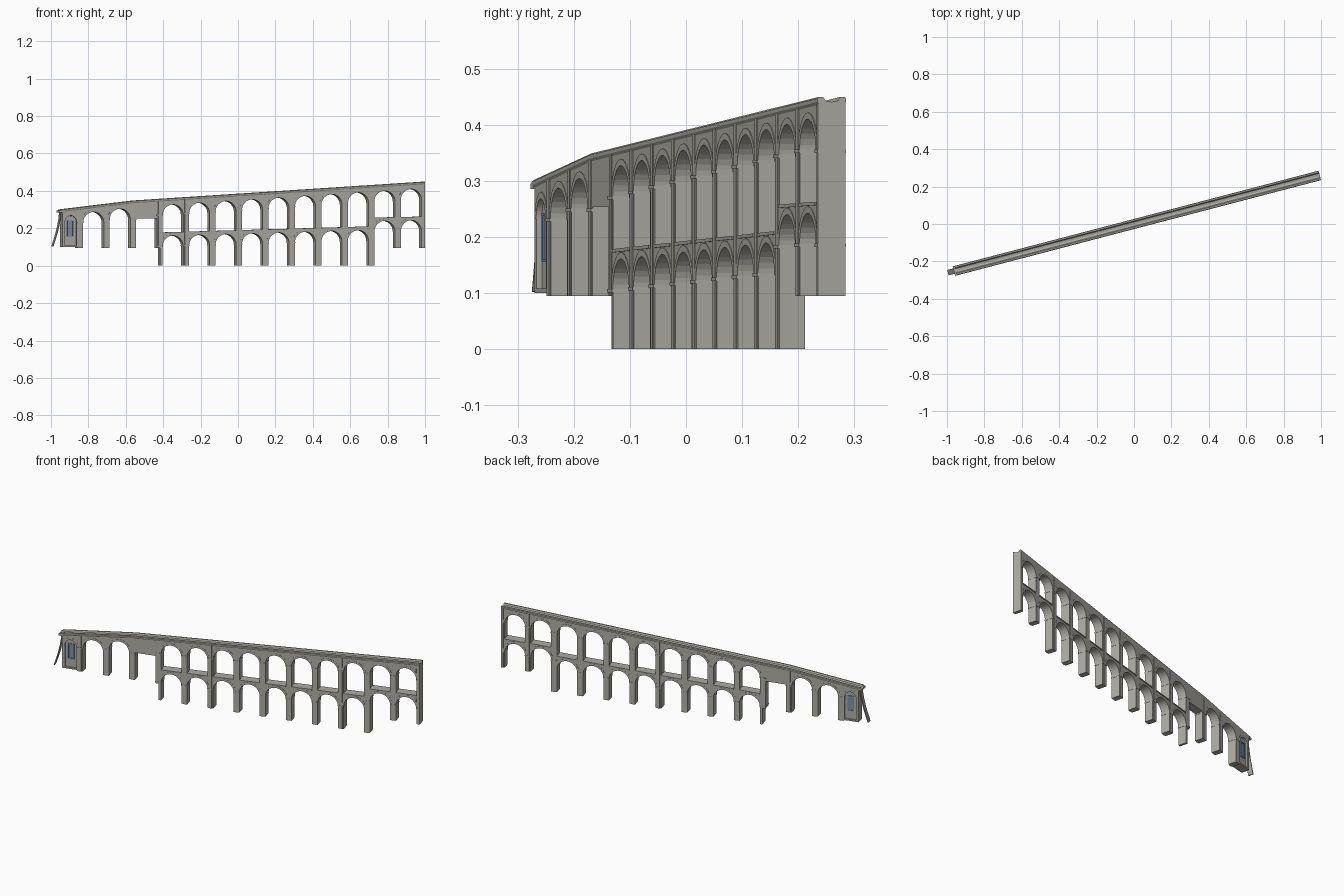
import bpy, bmesh, math

if "Cube" in bpy.data.objects:
    bpy.data.objects.remove(bpy.data.objects["Cube"])

A = math.atan(0.2615)          # plan angle of the bridge
SA, CA, TA = math.sin(A), math.cos(A), math.tan(A)
S = 0.1415                     # bay spacing
HP, R, RZ = 0.0155, 0.0552, 0.057   # half pier width, arch half width and rise
W, WP, WC = 0.0235, 0.0252, 0.0262  # half depth: wall, pilaster, cornice
X0, XK, X1 = -0.955, -0.56, 0.9935  # left end, slope break, right end


def material(name, c):
    m = bpy.data.materials.new(name)
    m.diffuse_color = (*c, 1)
    m.use_nodes = True
    m.node_tree.nodes["Principled BSDF"].inputs["Base Color"].default_value = m.diffuse_color
    return m


STONE = material("stone", (0.42, 0.41, 0.37))
BLUE = material("window_blue", (0.12, 0.28, 0.55))
GLASS = material("window_grey", (0.25, 0.27, 0.29))


def pt(x, v, z):
    return (x - v * SA, x * TA + v * CA, z)


def prism(bm, prof, v0, v1):
    """Extrude an (x, z) outline from depth v0 to v1."""
    a = [bm.verts.new(pt(x, v0, z)) for x, z in prof]
    b = [bm.verts.new(pt(x, v1, z)) for x, z in prof]
    n = len(prof)
    bm.faces.new(a)
    bm.faces.new(b[::-1])
    for i in range(n):
        j = (i + 1) % n
        bm.faces.new((a[j], a[i], b[i], b[j]))


def box(bm, x0, x1, z0, z1, v0, v1):
    prism(bm, [(x0, z0), (x1, z0), (x1, z1), (x0, z1)], v0, v1)


def finish(bm, name, mat=STONE):
    bmesh.ops.recalc_face_normals(bm, faces=bm.faces)
    me = bpy.data.meshes.new(name)
    bm.to_mesh(me)
    bm.free()
    me.materials.append(mat)
    ob = bpy.data.objects.new(name, me)
    bpy.context.collection.objects.link(ob)
    return ob


def deck(x):
    zk = 0.385 + 0.065 * XK
    return 0.385 + 0.065 * x if x > XK else zk + 0.121 * (x - XK)


def wall_top(x):
    return deck(x) - 0.012


def ledge(x):                  # top of the floor between the two tiers
    return 0.190 + 0.029 * x if x < 5 * S else 0.260 + 0.02 * (x - 6 * S)


def arc(xc, zs, r, rz, n=16):
    return [(xc - r * math.cos(math.pi * i / n), zs + rz * math.sin(math.pi * i / n))
            for i in range(n + 1)]


def arch(bm, rings, xc, crown, top, r=R, half=S / 2 - HP, rz=RZ):
    """Spandrel wall with round opening, plus a raised ring on both faces."""
    zs = crown - rz
    xl, xr = xc - half, xc + half
    prism(bm, [(xl, zs)] * (half > r + 0.001) + arc(xc, zs, r, rz)
          + [(xr, zs)] * (half > r + 0.001) + [(xr, top(xr)), (xl, top(xl))], -W, W)
    ring = arc(xc, zs, r, rz) + arc(xc, zs, r + 0.011, rz + 0.012)[::-1]
    for s in (-1, 1):
        prism(rings, ring, s * W, s * (W + 0.001))
    return zs


walls, rings = bmesh.new(), bmesh.new()
piers, pilasters = bmesh.new(), bmesh.new()
imposts, bands = bmesh.new(), bmesh.new()


def impost(x, z):
    box(imposts, x - HP - 0.001, min(x + HP + 0.001, X1), z - 0.003, z + 0.003, -WC, WC)


# Upper arcade, lower arcade and the ledges between them
for i in range(-3, 7):
    xc = (i + 0.5) * S
    zs = arch(walls, rings, xc, deck(xc) - 0.035, wall_top)
    zl = arch(walls, rings, xc, ledge(xc) - 0.019, ledge)
    for p in (i, i + 1):
        if p == 7 or p == i:
            impost(p * S, zs)
            impost(p * S, zl)
    xl, xr = i * S + HP, (i + 1) * S - HP
    prism(bands, [(xl, ledge(xl) - 0.006), (xr, ledge(xr) - 0.006),
                  (xr, ledge(xr)), (xl, ledge(xl))], -WC, WC)

# Left arcade, square gateway lintel
for i in (-6, -5):
    xc = (i + 0.5) * S
    zs = arch(walls, rings, xc, deck(xc) - 0.035, wall_top)
    impost(i * S, zs)
    if i == -5:
        impost((i + 1) * S, zs)
xl, xr = -4 * S + HP, -3 * S - HP
prism(walls, [(xl, 0.253), (xr, 0.253), (xr, wall_top(xr)), (xl, wall_top(xl))], -W, W)

# Piers with slim pilasters on both faces
for i in range(-6, 8):
    x = i * S
    base = 0.0 if -3 <= i <= 5 else 0.095
    xl, xr = x - HP, min(x + HP, X1)
    if i == -3:
        xm = -0.422
        prism(piers, [(xl, 0.095), (xm, 0.095), (xm, 0), (xr, 0),
                      (xr, wall_top(xr)), (xl, wall_top(xl))], -W, W)
        base = 0.095
    else:
        prism(piers, [(xl, base), (xr, base), (xr, wall_top(xr)), (xl, wall_top(xl))], -W, W)
    pl, pr = x - 0.008, min(x + 0.008, X1)
    for s in (-1, 1):
        prism(pilasters, [(pl, base), (pr, base), (pr, wall_top(pr)), (pl, wall_top(pl))],
              s * W, s * WP)

# End house: arched niche closed by a thin panel
el, er = -0.945, -6 * S - HP
xc, hw = (el + 0.010 + er) / 2, (er - el - 0.010) / 2
arch(walls, rings, xc, 0.268, wall_top, r=hw - 0.004, half=hw, rz=0.036)
prism(piers, [(el, 0.100), (el + 0.014, 0.100), (el + 0.014, wall_top(el + 0.014)),
              (el, wall_top(el))], -W, W)
box(piers, er - 0.004, er, 0.100, 0.235, -W, W)
finish(walls, "arcade_walls")
finish(rings, "arch_rings")
finish(piers, "piers")
finish(pilasters, "pilasters")
finish(imposts, "imposts")
finish(bands, "floor_ledges")

bm = bmesh.new()
box(bm, el + 0.012, er - 0.002, 0.104, 0.266, -0.014, 0.014)
box(bm, el + 0.012, er - 0.002, 0.100, 0.108, -W, W)
finish(bm, "niche_panel")

# Blue window frame and pane on both sides of the niche
frame, pane = bmesh.new(), bmesh.new()
wl, wr, zb, zt, t = xc - 0.017, xc + 0.017, 0.155, 0.243, 0.005
for s in (-1, 1):
    a, b = s * 0.014, s * 0.018
    for x in (wl, wr - t):
        box(frame, x, x + t, zb, zt, a, b)
    for z in (zb, zt - t):
        box(frame, wl + t, wr - t, z, z + t, a, b)
    box(pane, wl + t, wr - t, zb + t, zt - t, a, s * 0.0155)
finish(frame, "window_frame", BLUE)
finish(pane, "window_pane", GLASS)

# Water channel on top: swept U section with side cornices
sect = [(-W, -0.014), (-WC, -0.009), (-WC, -0.003), (-W, 0), (-0.016, 0), (-0.011, -0.007),
        (0, -0.009)]
sect += [(-v, z) for v, z in sect[-2::-1]]
bm = bmesh.new()
loops = [[bm.verts.new(pt(x, v, deck(x) + z)) for v, z in sect] for x in (X0, XK, X1)]
for p, q in zip(loops, loops[1:]):
    for i in range(len(sect)):
        j = (i + 1) % len(sect)
        bm.faces.new((p[i], p[j], q[j], q[i]))
bm.faces.new(loops[0])
bm.faces.new(loops[-1][::-1])
finish(bm, "channel")

# Spout lip and the curved sheet falling from the left end
bm = bmesh.new()
box(bm, X0 - 0.008, X0 + 0.012, 0.285, 0.295, -WC, WC)
finish(bm, "spout_lip")
bm = bmesh.new()
path = [(-0.953, 0.289), (-0.956, 0.255), (-0.962, 0.22), (-0.971, 0.18),
        (-0.982, 0.143), (-0.995, 0.102)]
prism(bm, path + [(x + 0.005, z + 0.001) for x, z in path[::-1]], -0.015, 0.015)
finish(bm, "falling_sheet")
